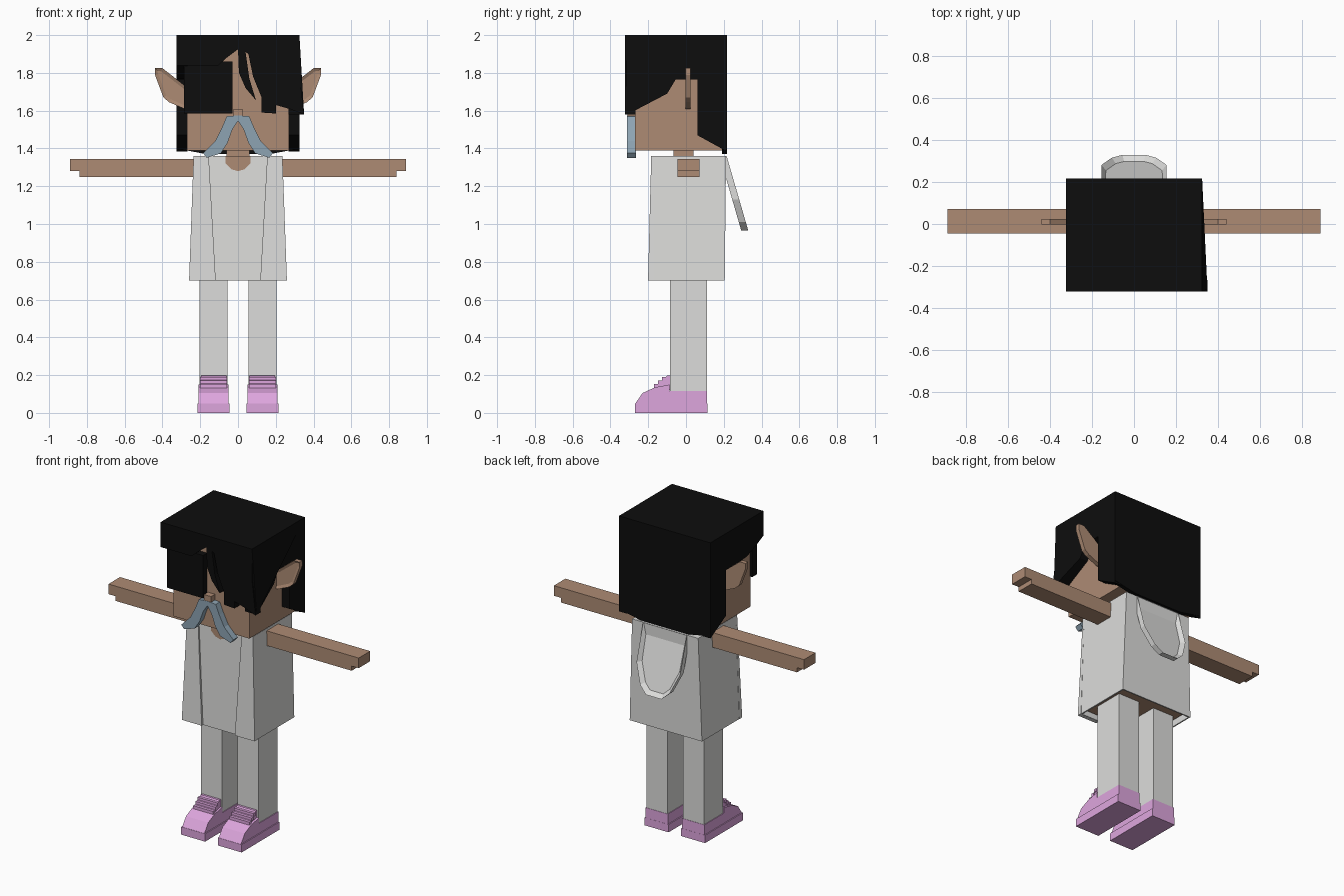
import bpy, bmesh
from mathutils import Vector

cube = bpy.data.objects.get("Cube")
if cube:
    bpy.data.objects.remove(cube, do_unlink=True)


def material(name, r, g, b):
    m = bpy.data.materials.new(name)
    m.use_nodes = True
    m.diffuse_color = (r, g, b, 1)
    node = next(n for n in m.node_tree.nodes if n.type == 'BSDF_PRINCIPLED')
    node.inputs["Base Color"].default_value = (r, g, b, 1)
    node.inputs["Roughness"].default_value = 0.9
    return m


HAIR = material("black_hair", 0.004, 0.004, 0.004)
SKIN = material("tan_skin", 0.42, 0.26, 0.175)
CLOTH = material("pale_cloth", 0.72, 0.72, 0.71)
PINK = material("pink_shoe", 0.73, 0.38, 0.73)
BLUE = material("blue_grey_whiskers", 0.27, 0.37, 0.45)


def finish(bm, name, mat):
    bmesh.ops.recalc_face_normals(bm, faces=bm.faces)
    mesh = bpy.data.meshes.new(name)
    bm.to_mesh(mesh)
    bm.free()
    mesh.materials.append(mat)
    obj = bpy.data.objects.new(name, mesh)
    bpy.context.collection.objects.link(obj)
    return obj


def prism(name, pts, axis, a, b, mat, move=None, inset=None):
    """Extrude a flat profile along an axis; optionally recess one face and move vertices."""
    place = {'X': lambda p, t: (t, p[0], p[1]),
             'Y': lambda p, t: (p[0], t, p[1])}[axis]
    bm = bmesh.new()
    face = bm.faces.new([bm.verts.new(place(p, a)) for p in pts])
    new = bmesh.ops.extrude_face_region(bm, geom=[face])["geom"]
    shift = Vector(place((0, 0), b - a))
    for v in new:
        if isinstance(v, bmesh.types.BMVert):
            v.co += shift
    bmesh.ops.recalc_face_normals(bm, faces=bm.faces)
    if inset:
        normal, width, depth = inset
        faces = [f for f in bm.faces if f.normal.dot(Vector(normal)) > 0.9]
        bmesh.ops.inset_individual(bm, faces=faces, thickness=width)
        for f in faces:
            for v in f.verts:
                v.co -= Vector(normal) * depth
    if move:
        for v in bm.verts:
            move(v.co)
    return finish(bm, name, mat)


def box(name, x, y, z, mat, move=None):
    pts = [(y[0], z[0]), (y[1], z[0]), (y[1], z[1]), (y[0], z[1])]
    return prism(name, pts, 'X', x[0], x[1], mat, move)


def flip(pts, s):
    return [(s * x, z) for x, z in pts]


# Head, nose and neck
box("head", (-.27, .27), (-.27, .2), (1.39, 1.95), SKIN)
box("nose", (-.025, .025), (-.31, -.26), (1.57, 1.61), SKIN)
box("neck", (-.06, .06), (-.065, .04), (1.3, 1.4), SKIN)

# Hair cap and back
box("hair_top", (-.325, .325), (-.32, .215), (1.93, 2), HAIR)
prism("hair_back", [(-.325, 2), (.325, 2), (.325, 1.4), (.17, 1.37), (-.17, 1.37), (-.325, 1.4)],
      'Y', .19, .217, HAIR)


# Hair sides: the left one has a long front lock that flares outward
def flare(co):
    if co.y < -.28 and co.z < 1.62 and co.x > .3:
        co.x += .025


rear = [(-.322, 2), (.215, 2), (.215, 1.385), (.06, 1.47), (.06, 1.765), (-.055, 1.765)]
prism("hair_side_left", rear + [(-.1, 1.69), (-.31, 1.58)], 'X', .268, .325, HAIR, flare)
prism("hair_side_right", rear + [(-.15, 1.77), (-.21, 1.79), (-.322, 1.84)],
      'X', -.325, -.268, HAIR)

# Fringe
fringe = [(-.325, 2), (-.325, 1.84), (-.105, 1.84), (-.06, 1.88), (0, 1.925),
          (.005, 1.8), (.04, 1.72), (.095, 1.655), (.06, 1.77), (.04, 1.91),
          (.055, 1.9), (.08, 1.78), (.125, 1.67), (.125, 1.59), (.2, 1.585),
          (.2, 1.63), (.27, 1.61), (.35, 1.58), (.325, 1.8), (.325, 2)]
prism("fringe", fringe, 'Y', -.322, -.268, HAIR)
box("fringe_block", (-.285, -.03), (-.312, -.265), (1.585, 1.86), HAIR)

# Tunic: tapered hollow shell, open below
bm = bmesh.new()
rings = []
for z, hx, y0, y1 in [(.7, .257, -.187, .205), (1.36, .235, -.175, .212)]:
    rings.append([bm.verts.new((x, y, z)) for x, y in
                  [(-hx, y0), (hx, y0), (hx, y1), (-hx, y1)]])
for i in range(4):
    j = (i + 1) % 4
    bm.faces.new([rings[0][i], rings[0][j], rings[1][j], rings[1][i]])
bm.faces.new(rings[1])
tunic = finish(bm, "tunic", CLOTH)
shell = tunic.modifiers.new("thickness", 'SOLIDIFY')
shell.thickness = .012
shell.offset = -1
box("torso", (-.235, .235), (-.165, .19), (.73, 1.3), SKIN)
prism("neckline", [(-.065, 1.361), (.065, 1.361), (.065, 1.32), (.035, 1.29), (0, 1.28),
                   (-.035, 1.29), (-.065, 1.32)], 'Y', -.182, -.174, SKIN)


# Hood hanging behind the shoulders, leaning outward toward its tip
def lean(co):
    co.y += (1.36 - co.z) * .29


edge = [(.155, 1.36), (.155, 1.13), (.105, 1.01), (.055, .965)]
prism("hood", edge + flip(edge[::-1], -1), 'Y', .178, .215, CLOTH, lean,
      ((0, 1, 0), .022, .025))


def flap_slope(co):
    if co.y < -.19 and co.z > 1:
        co.y += .017


for side, s in (("left", 1), ("right", -1)):
    # Tunic front flap
    flap = [(.155, 1.36), (.235, 1.36), (.259, .7), (.118, .7)]
    prism("front_flap_" + side, flip(flap, s), 'Y', -.201, -.172, CLOTH, flap_slope)

    # Arm with the fingers thinner than the palm
    arm = [(.22, 1.25), (.84, 1.25), (.84, 1.28), (.89, 1.28), (.89, 1.345), (.22, 1.345)]
    prism("arm_" + side, flip(arm, s), 'Y', -.045, .072, SKIN)

    # Pointed ear with a sunken middle
    ear = [(.255, 1.74), (.285, 1.735), (.4, 1.825), (.44, 1.825), (.44, 1.79),
           (.395, 1.67), (.365, 1.645), (.285, 1.61), (.255, 1.61)]
    prism("ear_" + side, flip(ear, s), 'Y', -.003, .025, SKIN, None,
          ((0, -1, 0), .018, .008))

    # Moustache half
    whisker = [(0, 1.575), (.06, 1.57), (.085, 1.51), (.12, 1.44), (.185, 1.375),
               (.165, 1.35), (.09, 1.375), (.055, 1.43), (.03, 1.5), (0, 1.545)]
    prism("moustache_" + side, flip(whisker, s), 'Y', -.312, -.266, BLUE)

    # Leg
    box("leg_" + side, sorted((s * .055, s * .205)), (-.085, .11), (.1, .74), CLOTH)

    # Shoe: sole, upper, tongue and laces
    box("sole_" + side, sorted((s * .045, s * .215)), (-.27, .113), (0, .05), PINK)
    upper = [(-.268, .05), (-.23, .105), (-.165, .135), (-.087, .15), (-.087, .115),
             (.112, .115), (.112, .04), (-.268, .04)]
    prism("shoe_upper_" + side, upper, 'X', s * .051, s * .209, PINK)
    tongue = [(-.175, .12), (-.165, .14), (-.1, .197), (-.084, .197), (-.084, .12)]
    prism("shoe_tongue_" + side, tongue, 'X', s * .062, s * .195, PINK)
    for i in range(3):
        y, z = -.16 + i * .022, .146 + i * .019
        box(f"lace_{i + 1}_{side}", sorted((s * .058, s * .2)), (y - .01, y + .01),
            (z - .014, z + .006), PINK)
